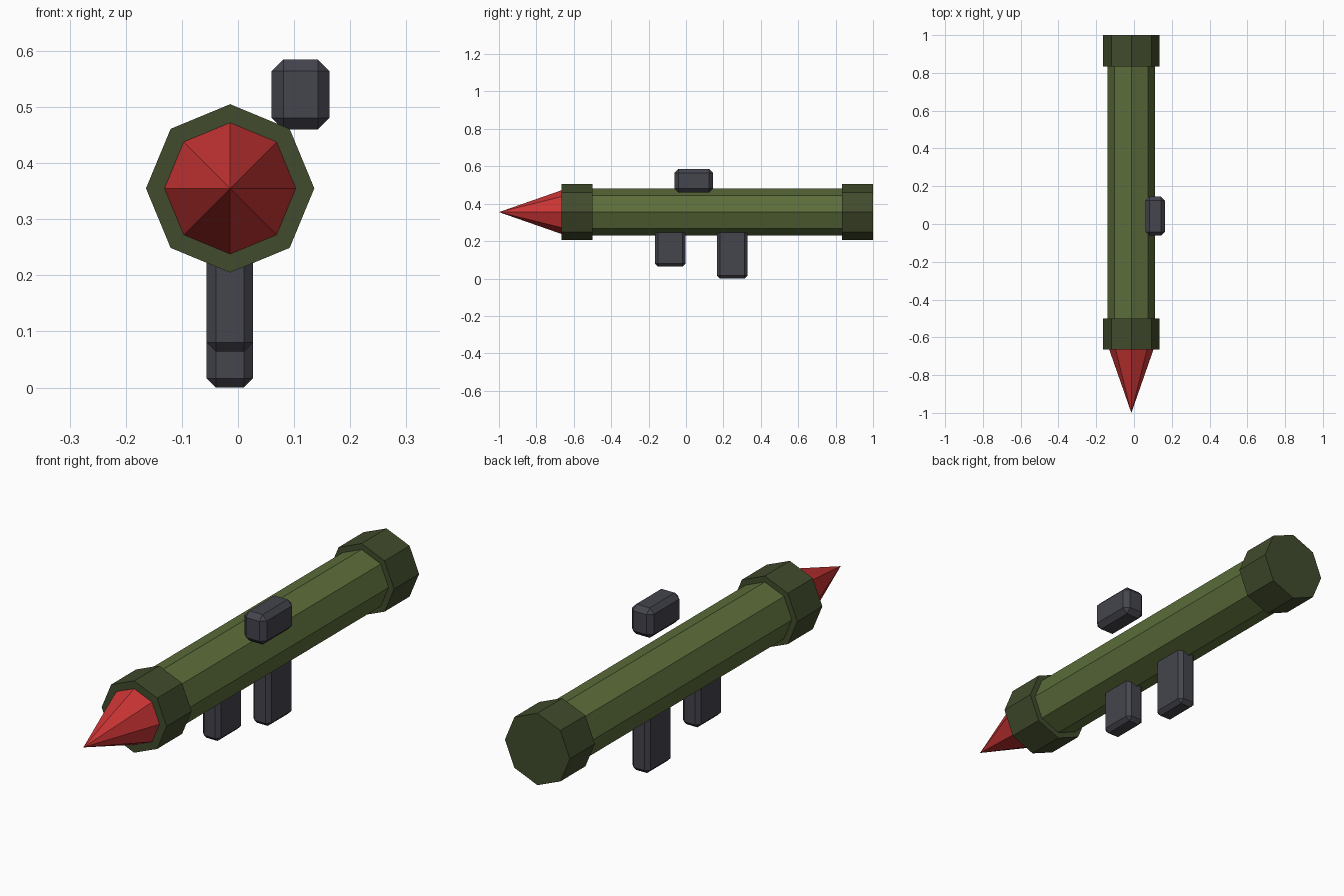
import bpy
import math

cube = bpy.data.objects.get("Cube")
if cube:
    bpy.data.objects.remove(cube, do_unlink=True)

AXIS_X, AXIS_Z = -0.014, 0.355


def material(name, rgb):
    mat = bpy.data.materials.new(name)
    mat.use_nodes = True
    color = (*rgb, 1)
    mat.diffuse_color = color
    mat.node_tree.nodes["Principled BSDF"].inputs["Base Color"].default_value = color
    return mat


olive = material("olive green", (0.107, 0.155, 0.043))
dark_olive = material("dark olive", (0.053, 0.07, 0.025))
charcoal = material("charcoal", (0.058, 0.058, 0.075))
red = material("red", (0.6, 0.035, 0.035))


def finish(name, mat):
    obj = bpy.context.object
    obj.name = name
    obj.data.materials.append(mat)
    bpy.ops.object.transform_apply(location=False, rotation=True, scale=True)
    return obj


def barrel_part(name, y0, y1, r0, r1, mat):
    """Eight-sided section along y, with a corner pointing straight up."""
    bpy.ops.mesh.primitive_cone_add(
        vertices=8, radius1=r0, radius2=r1, depth=y1 - y0,
        location=(AXIS_X, (y0 + y1) / 2, AXIS_Z), rotation=(-math.pi / 2, 0, 0))
    return finish(name, mat)


def chamfered_box(name, low, high, width):
    center = [(a + b) / 2 for a, b in zip(low, high)]
    bpy.ops.mesh.primitive_cube_add(size=1, location=center)
    bpy.context.object.scale = [b - a for a, b in zip(low, high)]
    obj = finish(name, charcoal)
    bevel = obj.modifiers.new("chamfer", "BEVEL")
    bevel.width = width
    bevel.segments = 1


# Tube with a collar at each end
barrel_part("tube", -0.6, 0.9, 0.125, 0.125, olive)
barrel_part("front_collar", -0.665, -0.5, 0.15, 0.15, dark_olive)
barrel_part("rear_collar", 0.835, 1.0, 0.15, 0.15, dark_olive)

# Pointed warhead
barrel_part("warhead", -1.0, -0.665, 0, 0.117, red)

# Hand grips and offset sight
chamfered_box("front_grip", (-0.056, -0.167, 0.064), (0.027, -0.002, 0.29), 0.0165)
chamfered_box("rear_grip", (-0.056, 0.165, 0.0), (0.027, 0.33, 0.29), 0.0165)
chamfered_box("sight", (0.06, -0.062, 0.46), (0.163, 0.145, 0.585), 0.0208)
